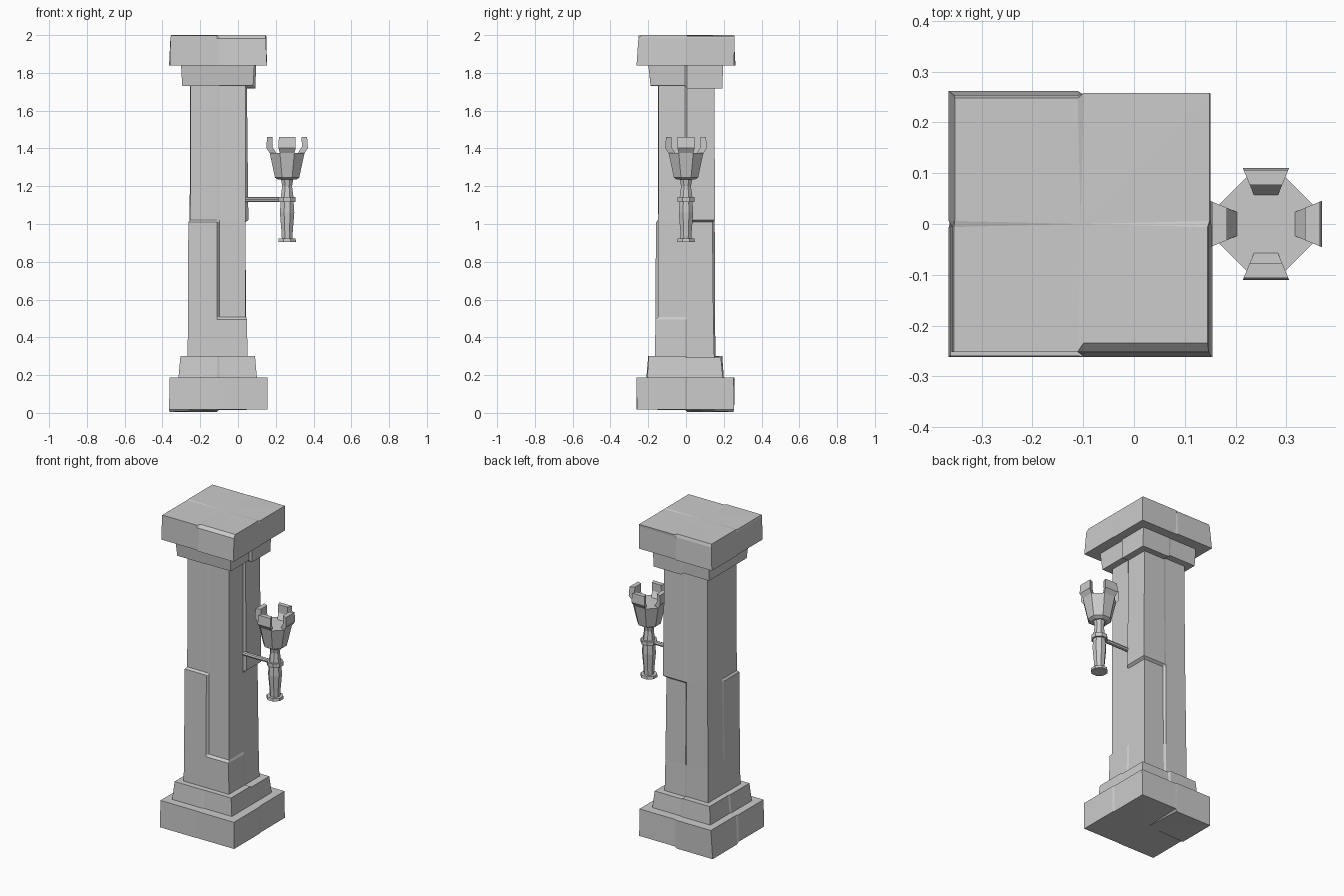
import bpy, bmesh, math
from mathutils import Matrix

if "Cube" in bpy.data.objects:
    bpy.data.objects.remove(bpy.data.objects["Cube"])

CX = -0.105      # pillar axis
GAP = 0.006      # half width of the seam between quadrants
T = math.tan(math.pi / 8)


def finish(name, bm):
    bmesh.ops.remove_doubles(bm, verts=bm.verts, dist=1e-5)
    bmesh.ops.recalc_face_normals(bm, faces=bm.faces)
    me = bpy.data.meshes.new(name)
    bm.to_mesh(me)
    bm.free()
    ob = bpy.data.objects.new(name, me)
    bpy.context.collection.objects.link(ob)
    return ob


def bridge(bm, rings):
    for a, b in zip(rings, rings[1:]):
        for i in range(len(a)):
            j = (i + 1) % len(a)
            bm.faces.new((a[i], a[j], b[j], b[i]))


# Stone tier: each level is z plus (half x, half y, dz) for BR, BL, FL, FR quadrants
def stone(name, levels):
    bm = bmesh.new()
    rings = []
    for z, *quads in levels:
        ring = []
        for (sx, sy), q in zip(((1, 1), (-1, 1), (-1, -1), (1, -1)), quads):
            hx, hy = q[:2]
            dz = q[2] if len(q) > 2 else 0
            pts = [(hx, GAP), (hx, hy), (GAP, hy)]
            if sx * sy < 0:
                pts.reverse()
            ring += [bm.verts.new((CX + sx * x, sy * y, z + dz)) for x, y in pts]
        rings.append(ring)
    bridge(bm, rings)
    for ring in (rings[0], rings[-1]):
        c = bm.verts.new((CX, 0, sum(v.co.z for v in ring) / 12))
        for i in range(12):
            bm.faces.new((ring[i], ring[(i + 1) % 12], c))
    return finish(name, bm)


# Octagonal turned part around the torch axis, given as (apothem, z)
def octagon(name, profile):
    bm = bmesh.new()
    rings = []
    for r, z in profile:
        R = r / math.cos(math.pi / 8)
        rings.append([bm.verts.new((0.26 + R * math.cos((k + .5) * math.pi / 4),
                                    R * math.sin((k + .5) * math.pi / 4), z))
                      for k in range(8)])
    bridge(bm, rings)
    bm.faces.new(rings[0])
    bm.faces.new(rings[-1])
    return finish(name, bm)


# Pillar base
stone("base_slab", [
    (0.018, (.255, .255), (.257, .25, -.013), (.26, .262), (.26, .26)),
    (0.188, (.255, .252), (.25, .258), (.257, .26), (.26, .262))])
stone("base_step", [
    (0.187, (.205, .195), (.205, .2), (.21, .21), (.205, .205)),
    (0.30, (.195, .185, -.008), (.195, .192), (.2, .2), (.195, .198))])

# Shaft with chipped quadrants
stone("shaft", [
    (0.29, (.150, .150), (.160, .156), (.162, .164), (.156, .164)),
    (0.495, (.148, .145), (.158, .154), (.160, .162), (.152, .162)),
    (0.508, (.148, .145), (.158, .154), (.160, .162), (.146, .147)),
    (1.01, (.144, .140), (.152, .152), (.158, .159), (.146, .147)),
    (1.022, (.160, .154), (.151, .152), (.148, .148), (.146, .147)),
    (1.74, (.152, .150), (.148, .148), (.146, .147), (.144, .145))])

# Capital
stone("capital_step", [
    (1.73, (.198, .192, -.012), (.19, .19), (.19, .187), (.185, .187, .002)),
    (1.845, (.2, .197), (.195, .195), (.197, .2), (.192, .2))])
stone("capital_slab", [
    (1.84, (.255, .255), (.26, .262), (.255, .252), (.258, .262)),
    (1.982, (.256, .256), (.25, .254), (.253, .252), (.252, .252)),
    (2.0, (.254, .258, -.004), (.248, .248), (.25, .252, -.003), (.25, .234))])

# Torch
octagon("torch_pommel", [(.047, .905), (.045, .922)])
octagon("torch_handle", [(.028, .92), (.03, .96), (.038, 1.06), (.034, 1.12),
                         (.034, 1.14), (.026, 1.2), (.034, 1.245)])
octagon("torch_collar", [(.045, 1.117), (.045, 1.142)])
octagon("torch_bowl", [(.048, 1.235), (.064, 1.245), (.092, 1.375)])

# Four flared prongs, each one face of the octagon
PRONG = [(.055, 1.372), (.09, 1.372), (.110, 1.402), (.106, 1.46), (.077, 1.46), (.078, 1.408)]
for k in range(4):
    bm = bmesh.new()
    sides = [[bm.verts.new((r, s * T * r, z)) for r, z in PRONG] for s in (-1, 1)]
    bridge(bm, sides)
    for s in sides:
        bm.faces.new(s)
    bm.transform(Matrix.Translation((0.26, 0, 0)) @ Matrix.Rotation(k * math.pi / 2, 4, 'Z'))
    finish(f"torch_prong_{k + 1}", bm)

# Wall bracket
bm = bmesh.new()
bmesh.ops.create_cone(bm, cap_ends=True, segments=8, radius1=.013, radius2=.013, depth=.23,
                      matrix=Matrix.Translation((.14, 0, 1.129)) @ Matrix.Rotation(math.pi / 2, 4, 'Y'))
finish("torch_bracket", bm)
